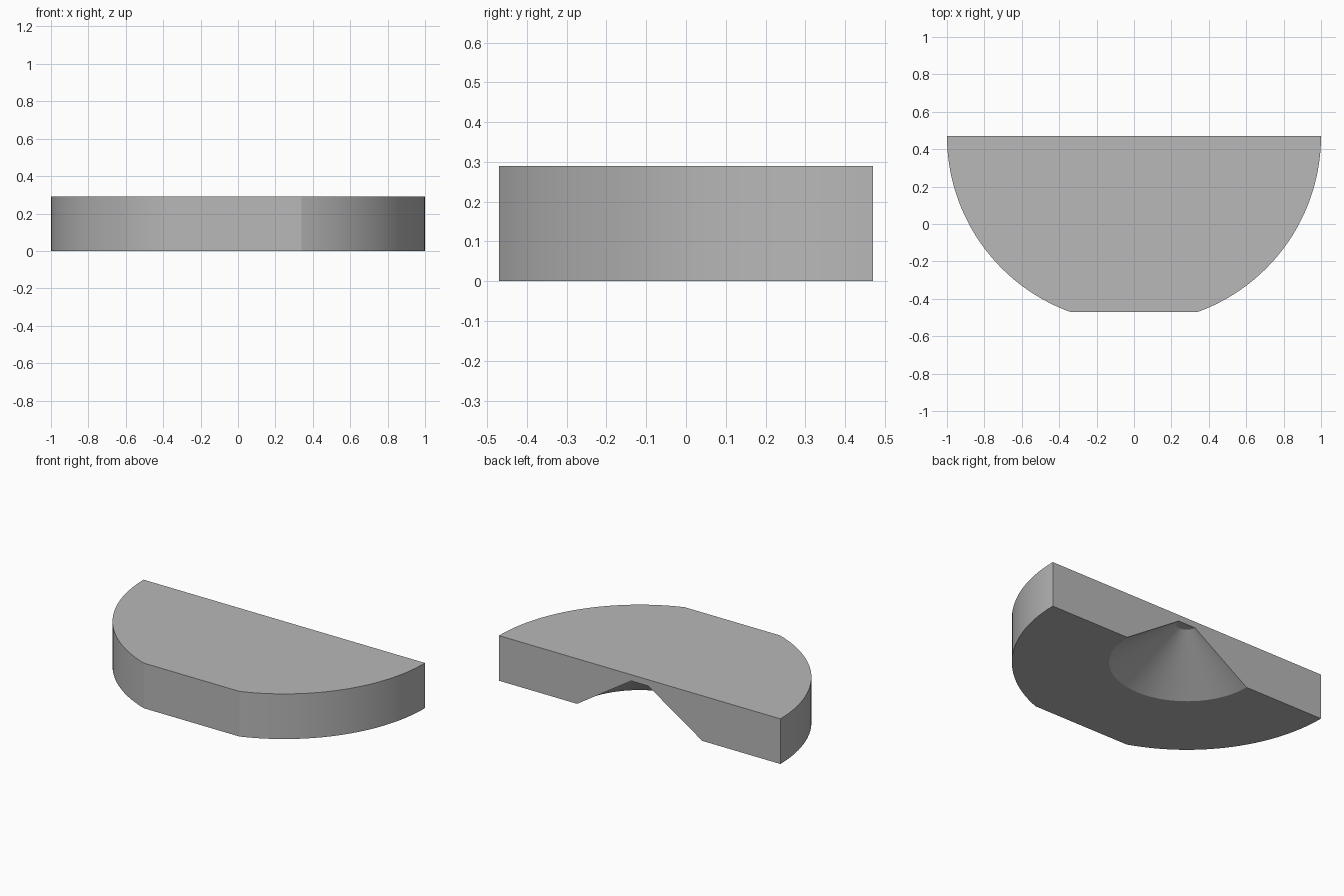
import bpy, bmesh, math

if "Cube" in bpy.data.objects:
    bpy.data.objects.remove(bpy.data.objects["Cube"])

HEIGHT = 0.29
BACK = 0.47      # back plane; the disc's axis lies on it
STEPS = 28       # segments per curved side

grey = bpy.data.materials.new("grey")
grey.diffuse_color = (0.48, 0.48, 0.48, 1)
grey.use_nodes = True
grey.node_tree.nodes["Principled BSDF"].inputs["Base Color"].default_value = grey.diffuse_color

# Half disc with a flat cut across the front
start = math.asin(0.34)
right = [(math.sin(a), BACK - math.cos(a))
         for a in (start + (math.pi / 2 - start) * i / STEPS for i in range(STEPS + 1))]
outline = right + [(-x, y) for x, y in reversed(right)]

bm = bmesh.new()
base = bm.faces.new([bm.verts.new((x, y, 0)) for x, y in outline])
top = bmesh.ops.extrude_face_region(bm, geom=[base])["geom"]
bmesh.ops.translate(bm, vec=(0, 0, HEIGHT),
                    verts=[v for v in top if isinstance(v, bmesh.types.BMVert)])
bmesh.ops.recalc_face_normals(bm, faces=bm.faces)
mesh = bpy.data.meshes.new("half_disc")
bm.to_mesh(mesh)
bm.free()
disc = bpy.data.objects.new("half_disc", mesh)
bpy.context.collection.objects.link(disc)
mesh.materials.append(grey)

# Blunt conical pocket in the underside, extended below the base for a clean cut
RIM, TIP, DEPTH, EXTRA = 0.445, 0.06, 0.25, 0.05
slope = (RIM - TIP) / DEPTH
bpy.ops.mesh.primitive_cone_add(vertices=96, radius1=RIM + slope * EXTRA, radius2=TIP,
                                depth=DEPTH + EXTRA,
                                location=(0, BACK, (DEPTH - EXTRA) / 2))
cutter = bpy.context.object
cutter.name = "pocket_cutter"
cutter.data.materials.append(grey)

cut = disc.modifiers.new("pocket", 'BOOLEAN')
cut.operation = 'DIFFERENCE'
cut.solver = 'EXACT'
cut.object = cutter
bpy.ops.object.select_all(action='DESELECT')
disc.select_set(True)
bpy.context.view_layer.objects.active = disc
bpy.ops.object.modifier_apply(modifier=cut.name)
bpy.data.objects.remove(cutter)

# Smooth curved walls, crisp edges
bpy.ops.object.shade_smooth_by_angle(angle=math.radians(12))
